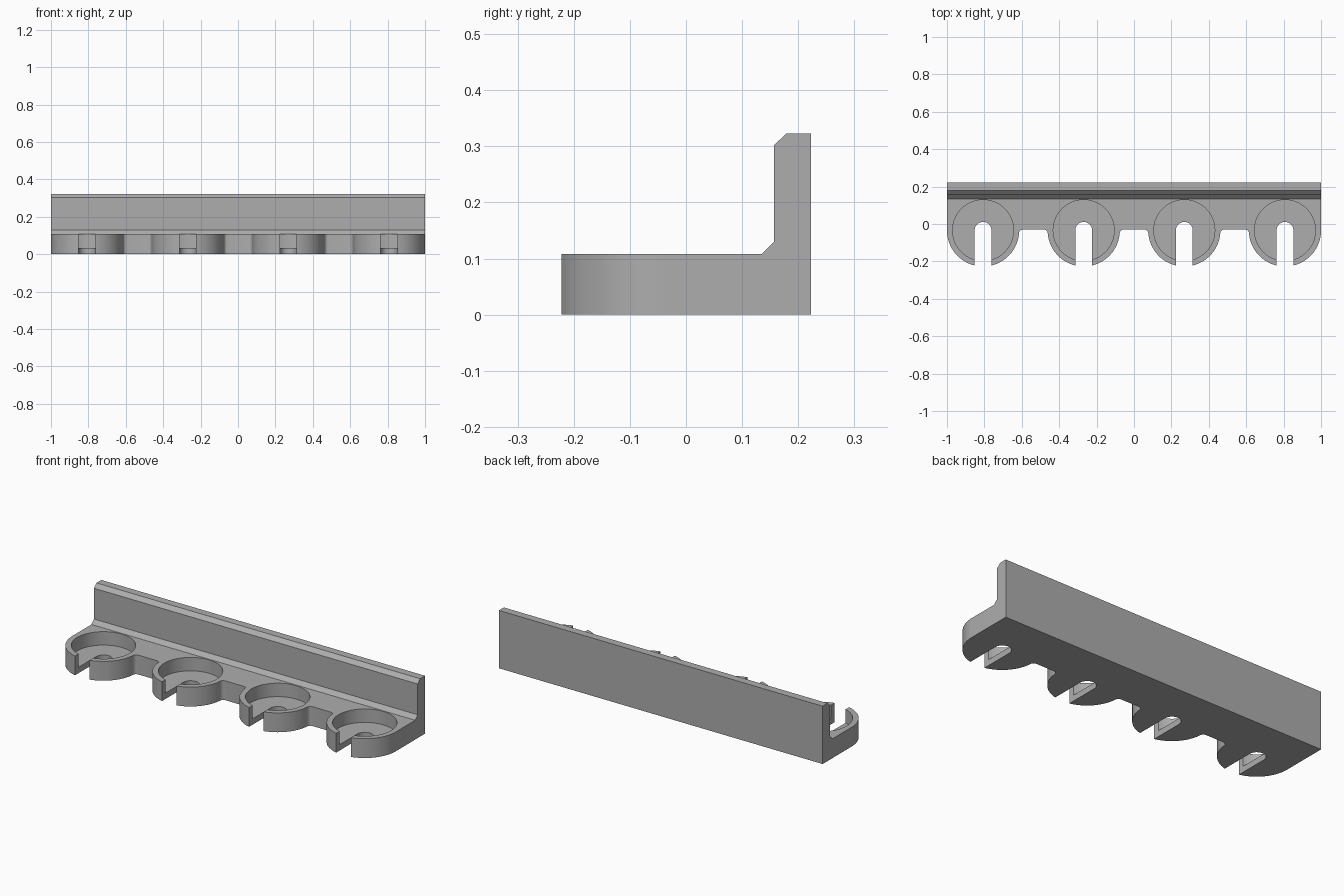
import bpy, bmesh, math
from mathutils import Matrix, Vector

if "Cube" in bpy.data.objects:
    bpy.data.objects.remove(bpy.data.objects["Cube"])

R, RECESS_R, SLOT_R = 0.193, 0.163, 0.045   # holder, recess and slot radii
CY, EDGE_Y, FILLET = -0.034, -0.03, 0.02    # holder centre, edge between holders
CENTRES = [-0.807, -0.269, 0.269, 0.807]
FLOOR_Z = 0.033

grey = bpy.data.materials.new("grey")
grey.diffuse_color = (0.42, 0.42, 0.42, 1)
grey.use_nodes = True
grey.node_tree.nodes["Principled BSDF"].inputs["Base Color"].default_value = grey.diffuse_color


def make_object(name, bm):
    bmesh.ops.recalc_face_normals(bm, faces=bm.faces)
    mesh = bpy.data.meshes.new(name)
    bm.to_mesh(mesh)
    bm.free()
    mesh.materials.append(grey)
    obj = bpy.data.objects.new(name, mesh)
    bpy.context.collection.objects.link(obj)
    return obj


def prism(name, points, direction):
    bm = bmesh.new()
    face = bm.faces.new([bm.verts.new(p) for p in points])
    ext = bmesh.ops.extrude_face_region(bm, geom=[face])
    verts = [g for g in ext["geom"] if isinstance(g, bmesh.types.BMVert)]
    bmesh.ops.translate(bm, verts=verts, vec=Vector(direction))
    return make_object(name, bm)


def arc(cx, cy, r, a0, a1, n):
    return [(cx + r * math.cos(a0 + (a1 - a0) * i / n),
             cy + r * math.sin(a0 + (a1 - a0) * i / n)) for i in range(n + 1)]


def half_holder(fillet):
    """Left half of one holder, from its outer side to the tip of the slot."""
    pts, start = [], math.pi
    if fillet:
        dy = EDGE_Y - FILLET - CY
        dx = math.sqrt((R + FILLET) ** 2 - dy ** 2)
        tilt = math.atan2(-dy, dx)
        pts = arc(-dx, EDGE_Y - FILLET, FILLET, math.pi / 2, tilt, 5)[:-1]
        start += tilt
    end = 1.5 * math.pi - math.asin(SLOT_R / R)
    pts += arc(0, CY, R, start, end, 28)
    return pts + arc(0, CY, SLOT_R, math.pi, math.pi / 2, 12)


# Plan outline: straight back, four slotted round holders along the front
plan = [(1, 0.3), (-1, 0.3)]
for i, cx in enumerate(CENTRES):
    left = half_holder(i > 0)
    right = [(-x, y) for x, y in reversed(half_holder(i < 3))][1:]
    plan += [(cx + x, y) for x, y in left + right]
for k, (x, y) in enumerate(plan):           # snap the outer ends
    plan[k] = (max(-1, min(1, x)), y)
plan_cutter = prism("plan_cutter", [(x, y, -0.2) for x, y in plan], (0, 0, 0.8))

# L-shaped side profile with chamfers, run along the whole length
side = [(-0.4, 0), (0.2225, 0), (0.2225, 0.323), (0.179, 0.323), (0.157, 0.302),
        (0.157, 0.13), (0.135, 0.108), (-0.4, 0.108)]
rack = prism("holder_rack", [(-1.2, y, z) for y, z in side], (2.4, 0, 0))

# Round recesses in the holders
bm = bmesh.new()
for cx in CENTRES:
    bmesh.ops.create_cone(bm, cap_ends=True, segments=72, radius1=RECESS_R,
                          radius2=RECESS_R, depth=0.4,
                          matrix=Matrix.Translation((cx, CY, FLOOR_Z + 0.2)))
recess_cutter = make_object("recess_cutter", bm)

for cutter, op in ((plan_cutter, 'INTERSECT'), (recess_cutter, 'DIFFERENCE')):
    mod = rack.modifiers.new(op.lower(), 'BOOLEAN')
    mod.object, mod.operation, mod.solver = cutter, op, 'EXACT'
    bpy.context.view_layer.objects.active = rack
    rack.select_set(True)
    bpy.ops.object.modifier_apply(modifier=mod.name)
for cutter in (plan_cutter, recess_cutter):
    bpy.data.objects.remove(cutter)

bpy.ops.object.shade_smooth_by_angle(angle=math.radians(25))
